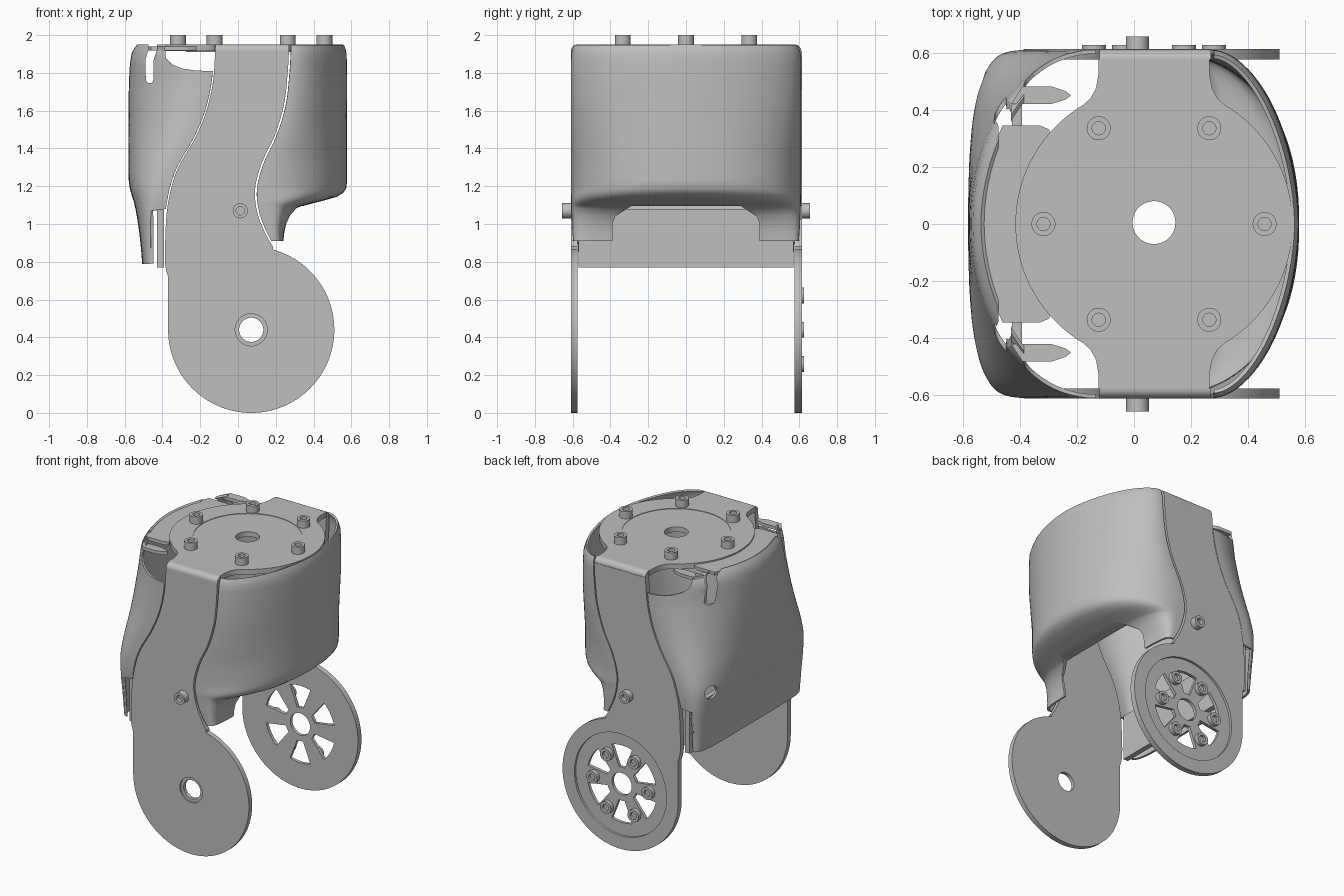
import bpy, bmesh, math
from mathutils import Matrix, Vector

cube = bpy.data.objects.get("Cube")
if cube:
    bpy.data.objects.remove(cube, do_unlink=True)

grey = bpy.data.materials.new("satin_grey")
grey.use_nodes = True
grey.diffuse_color = (0.52, 0.52, 0.52, 1)
grey.node_tree.nodes["Principled BSDF"].inputs["Base Color"].default_value = (0.52, 0.52, 0.52, 1)

XY = Matrix.Identity(4)                                                   # lies flat
XZ = Matrix(((1, 0, 0, 0), (0, 0, -1, 0), (0, 1, 0, 0), (0, 0, 0, 1)))    # faces the front
YZ = Matrix(((0, 0, 1, 0), (1, 0, 0, 0), (0, 1, 0, 0), (0, 0, 0, 1)))     # faces the side
parts = []


def finish(name, bm, matrix=XY, loc=(0, 0, 0), helper=False):
    bm.transform(Matrix.Translation(loc) @ matrix)
    bmesh.ops.recalc_face_normals(bm, faces=bm.faces)
    mesh = bpy.data.meshes.new(name)
    bm.to_mesh(mesh)
    bm.free()
    mesh.materials.clear()
    mesh.materials.append(grey)
    ob = bpy.data.objects.new(name, mesh)
    bpy.context.collection.objects.link(ob)
    ob.hide_render = helper
    if not helper:
        parts.append(ob)
    return ob


def plate(name, loops, thick, matrix=XY, loc=(0, 0, 0), helper=False):
    """Flat sheet from an outline followed by its holes."""
    cu = bpy.data.curves.new(name + "_outline", 'CURVE')
    cu.dimensions, cu.fill_mode, cu.extrude = '2D', 'BOTH', thick / 2
    for loop in loops:
        sp = cu.splines.new('POLY')
        sp.points.add(len(loop) - 1)
        for p, (a, b) in zip(sp.points, loop):
            p.co = (a, b, 0, 1)
        sp.use_cyclic_u = True
    tmp = bpy.data.objects.new(name + "_outline", cu)
    bpy.context.collection.objects.link(tmp)
    dg = bpy.context.evaluated_depsgraph_get()
    mesh = bpy.data.meshes.new_from_object(tmp.evaluated_get(dg))
    bm = bmesh.new()
    bm.from_mesh(mesh)
    bmesh.ops.remove_doubles(bm, verts=bm.verts, dist=1e-4)
    for f in bm.faces:
        f.material_index = 0
    bpy.data.objects.remove(tmp)
    bpy.data.meshes.remove(mesh)
    return finish(name, bm, matrix, loc, helper)


def arc(cx, cy, r, a0=0, a1=360, n=64):
    full = abs(a1 - a0) == 360
    k = n if full else n - 1
    return [(cx + r * math.cos(math.radians(a0 + (a1 - a0) * i / k)),
             cy + r * math.sin(math.radians(a0 + (a1 - a0) * i / k))) for i in range(n)]


def bolt(name, loc, normal, r, h):
    """Socket-head screw standing on loc."""
    bm = bmesh.new()
    bmesh.ops.create_cone(bm, cap_ends=True, segments=24, radius1=r, radius2=r, depth=h,
                          matrix=Matrix.Translation((0, 0, h / 2)))
    top = max(bm.faces, key=lambda f: f.calc_center_median().z)
    bmesh.ops.inset_individual(bm, faces=[top], thickness=r * 0.45)
    well = bmesh.ops.extrude_discrete_faces(bm, faces=[top])['faces'][0]
    bmesh.ops.translate(bm, verts=well.verts, vec=(0, 0, -h * 0.6))
    rot = Vector((0, 0, 1)).rotation_difference(Vector(normal)).to_matrix().to_4x4()
    finish(name, bm, rot, loc)


def smooth_at(table, z):
    """Smooth curve through sorted (z, value...) rows."""
    z = min(max(z, table[0][0]), table[-1][0])
    i = max(k for k in range(len(table) - 1) if table[k][0] <= z)
    p, q = table[i], table[i + 1]
    o, s = table[max(i - 1, 0)], table[min(i + 2, len(table) - 1)]
    d = q[0] - p[0]
    t = (z - p[0]) / d
    out = []
    for c in range(1, len(p)):
        m0 = (q[c] - o[c]) / (q[0] - o[0]) * d
        m1 = (s[c] - p[c]) / (s[0] - p[0]) * d
        out.append((2*t**3 - 3*t*t + 1) * p[c] + (t**3 - 2*t*t + t) * m0
                   + (3*t*t - 2*t**3) * q[c] + (t**3 - t*t) * m1)
    return out


# Edges of the fork leg: (z, x)
LEFT = [(0.72, -0.37), (0.78, -0.385), (0.92, -0.385), (1.1, -0.372), (1.28, -0.325),
        (1.46, -0.225), (1.6, -0.167), (1.75, -0.133), (1.92, -0.12)]
RIGHT = [(0.88, 0.185), (0.93, 0.155), (1.05, 0.105), (1.18, 0.09), (1.32, 0.125),
         (1.47, 0.195), (1.63, 0.243), (1.8, 0.263), (1.92, 0.27)]
CX, CZ, T = 0.07, 0.44, 0.035

# Fork legs
steps = 40
leg = [(smooth_at(LEFT, 1.915 - 1.195 * i / steps)[0], 1.915 - 1.195 * i / steps) for i in range(steps + 1)]
leg += arc(CX, CZ, 0.44, 180, 435, 80)
leg += [(smooth_at(RIGHT, 0.88 + 1.035 * i / steps)[0], 0.88 + 1.035 * i / steps) for i in range(steps + 1)]
plate("front_leg", [leg, arc(CX, CZ, 0.085)], T, XZ, (0, -0.5925, 0))
plate("axle_ring", [arc(CX, CZ, 0.086), arc(CX, CZ, 0.064)], 0.025, XZ, (0, -0.5875, 0))
plate("back_leg", [leg, arc(CX, CZ, 0.35)], T + 0.003, XZ, (0, 0.594, 0))

# Spoked hub set into the back leg
windows = []
for k in range(6):
    a = 30 + 60 * k
    windows.append(arc(CX, CZ, 0.115, a - 11, a + 11, 6) + arc(CX, CZ, 0.265, a + 17, a - 17, 10))
plate("back_hub", [arc(CX, CZ, 0.351), arc(CX, CZ, 0.075)] + windows, 0.022, XZ, (0, 0.586, 0))
for k in range(6):
    a = math.radians(60 * k)
    bolt(f"hub_bolt_{k+1}", (CX + 0.21 * math.cos(a), 0.596, CZ + 0.21 * math.sin(a)), (0, 1, 0), 0.042, 0.03)

# Top plate with straps, its inner disc and the rounded bends down to the legs
fillet = [(0.25, 0.415), (0.222, 0.44), (0.203, 0.475), (0.195, 0.52), (0.195, 0.575)]
half = arc(0, 0, 0.485, -58.9, 58.9, 40)[1:-1] + fillet
half += [(-x, y) for x, y in reversed(fillet)]
outline = half + [(-x, -y) for x, y in half]
outline = [(x + CX, y) for x, y in outline]
plate("top_plate", [outline, arc(CX, 0.005, 0.34)], T, XY, (0, 0, 1.9325))
plate("top_disc", [arc(CX, 0.005, 0.346), arc(CX, 0.005, 0.075)], T, XY, (0, 0, 1.929))
for s, side in ((-1, "front"), (1, "back")):
    bend = [(0, 0)] + [(s * y, z) for y, z in arc(0, 0, T, 0, 90, 9)]
    plate(side + "_bend", [bend], 0.39, YZ, (0.075, s * 0.575, 1.915))
    bolt(side + "_pivot_bolt", (0.012, s * 0.61, 1.07), (0, s, 0), 0.04, 0.047)
for k in range(6):
    a = math.radians(60 * k)
    bolt(f"top_bolt_{k+1}", (CX + 0.387 * math.cos(a), 0.387 * math.sin(a), 1.948), (0, 0, 1), 0.042, 0.052)

# Cross panel between the legs
plate("cross_panel", [[(-0.57, 0.77), (0.57, 0.77), (0.57, 1.08), (-0.57, 1.08)]], 0.035, YZ, (-0.41, 0, 0))


def shell(name, levels, zs, edge, limit):
    """Thin cover lofted from rounded cross-sections; levels hold (z, far x, roundness, half width)."""
    bm = bmesh.new()
    rows, n = [], 48
    for z in zs:
        xm, p, h = smooth_at(levels, z)
        xe = edge(z)
        row = []
        for i in range(n + 1):
            t = math.pi * (i / n - 0.5)
            c, s = max(math.cos(t), 0), math.sin(t)
            row.append(bm.verts.new((min(limit(z), xe + (xm - xe) * c ** (2 / p)),
                                     math.copysign(h * abs(s) ** (2 / p), s), z)))
        rows.append(row)
    for a, b in zip(rows, rows[1:]):
        for i in range(n):
            bm.faces.new((a[i], a[i + 1], b[i + 1], b[i]))
    ob = finish(name, bm)
    so = ob.modifiers.new("thickness", 'SOLIDIFY')
    so.thickness, so.offset = 0.014, 0
    return ob


# Right cover: round at the top, squarer below, with a narrow flat apron at the bottom
low_levels = [(0.79, -0.5, 6, 0.565), (0.95, -0.515, 5.5, 0.575), (1.1, -0.54, 4.2, 0.595), (1.2, -0.568, 3.4, 0.602),
              (1.3, -0.573, 3.0, 0.602), (1.5, -0.573, 2.5, 0.602), (1.75, -0.57, 2.1, 0.602),
              (1.9, -0.557, 2, 0.6), (1.945, -0.53, 1.9, 0.585)]
low_zs = [0.79, 0.87, 0.95, 1.03, 1.07, 1.08] + [1.08 + 0.82 * i / 22 for i in range(1, 23)] + [1.925, 1.945]
right_cover = shell("right_cover", low_levels, low_zs, lambda z: smooth_at(LEFT, z)[0] - 0.007,
                    lambda z: -0.455 if z < 1.075 else 1)

# Lid of the right cover and the tongues between its vents
def rim_x(y):
    return -0.13 - 0.405 * math.sqrt(1 - (y / 0.593) ** 2)


lid_ys = [-0.345 + 0.69 * i / 20 for i in range(21)]
lid = [(rim_x(y), y) for y in lid_ys] + [(-0.33, 0.345), (-0.295, 0.33)]
lid += arc(CX, 0, 0.48, 140, 220, 16) + [(-0.295, -0.33), (-0.33, -0.345)]
plate("right_lid", [lid], 0.022, XY, (0, 0, 1.93))
for s, side in ((-1, "front"), (1, "back")):
    tongue = [(-0.43, 0.42), (-0.29, 0.42), (-0.24, 0.435), (-0.22, 0.45), (-0.24, 0.465), (-0.29, 0.482),
              (-0.39, 0.482)]
    plate(side + "_tongue", [[(x, s * y) for x, y in tongue]], 0.022, XY, (0, 0, 1.93))

# Left cover: arched underneath with two feet
high_levels = [(0.91, 0.235, 5, 0.59), (1.0, 0.25, 5, 0.597), (1.09, 0.31, 4, 0.6), (1.115, 0.39, 3.4, 0.602),
               (1.15, 0.52, 2.6, 0.602), (1.19, 0.566, 2.3, 0.602), (1.25, 0.57, 2.25, 0.602),
               (1.5, 0.57, 2.0, 0.602), (1.9, 0.568, 1.8, 0.6), (1.945, 0.555, 1.75, 0.585)]
high_zs = [0.91, 0.95, 1.0, 1.05, 1.09, 1.1, 1.115, 1.13, 1.15, 1.17, 1.19]
high_zs += [1.19 + 0.71 * i / 18 for i in range(1, 19)] + [1.925, 1.945]
left_cover = shell("left_cover", high_levels, high_zs, lambda z: smooth_at(RIGHT, z)[0] + 0.01, lambda z: 1)

# Cutters for vents, slots, screw holes and the arch
vent = [(-0.385, 2.0), (-0.385, 1.9), (-0.38, 1.875), (-0.35, 1.845), (-0.29, 1.822), (-0.22, 1.812),
        (-0.05, 1.808), (-0.05, 2.0)]
slot = [(-0.43, 2.0), (-0.475, 2.0), (-0.475, 1.92), (-0.49, 1.87)]
slot += arc(-0.468, 1.765, 0.02, 180, 360, 9) + [(-0.446, 1.87), (-0.43, 1.92)]
arch = [(-0.39, 0.85), (-0.39, 1.0), (-0.375, 1.04), (-0.29, 1.095), (0.29, 1.095), (0.375, 1.04),
        (0.39, 1.0), (0.39, 0.85)]
cuts = [(right_cover, plate("vent_cutter", [vent], 1.4, XZ, helper=True)),
        (right_cover, plate("slot_cutter", [slot], 1.4, XZ, helper=True)),
        (left_cover, plate("arch_cutter", [arch], 1.0, YZ, (0.5, 0, 0), True))]
for y in (-0.49, 0.49):
    hole = plate("screw_hole_cutter", [arc(y, 1.19, 0.045, n=32)], 0.3, YZ, (-0.58, 0, 0), True)
    cuts.append((right_cover, hole))
for cover, cutter in cuts:
    bo = cover.modifiers.new("cut", 'BOOLEAN')
    bo.operation, bo.object = 'DIFFERENCE', cutter

# Bake modifiers, remove cutters, shade smooth with sharp edges
dg = bpy.context.evaluated_depsgraph_get()
for ob in parts:
    if ob.modifiers:
        baked = bpy.data.meshes.new_from_object(ob.evaluated_get(dg))
        ob.modifiers.clear()
        ob.data = baked
for cover, cutter in cuts:
    bpy.data.objects.remove(cutter, do_unlink=True)
for ob in bpy.context.view_layer.objects:
    ob.select_set(ob in parts)
bpy.context.view_layer.objects.active = parts[0]
bpy.ops.object.shade_smooth_by_angle(angle=math.radians(35))
